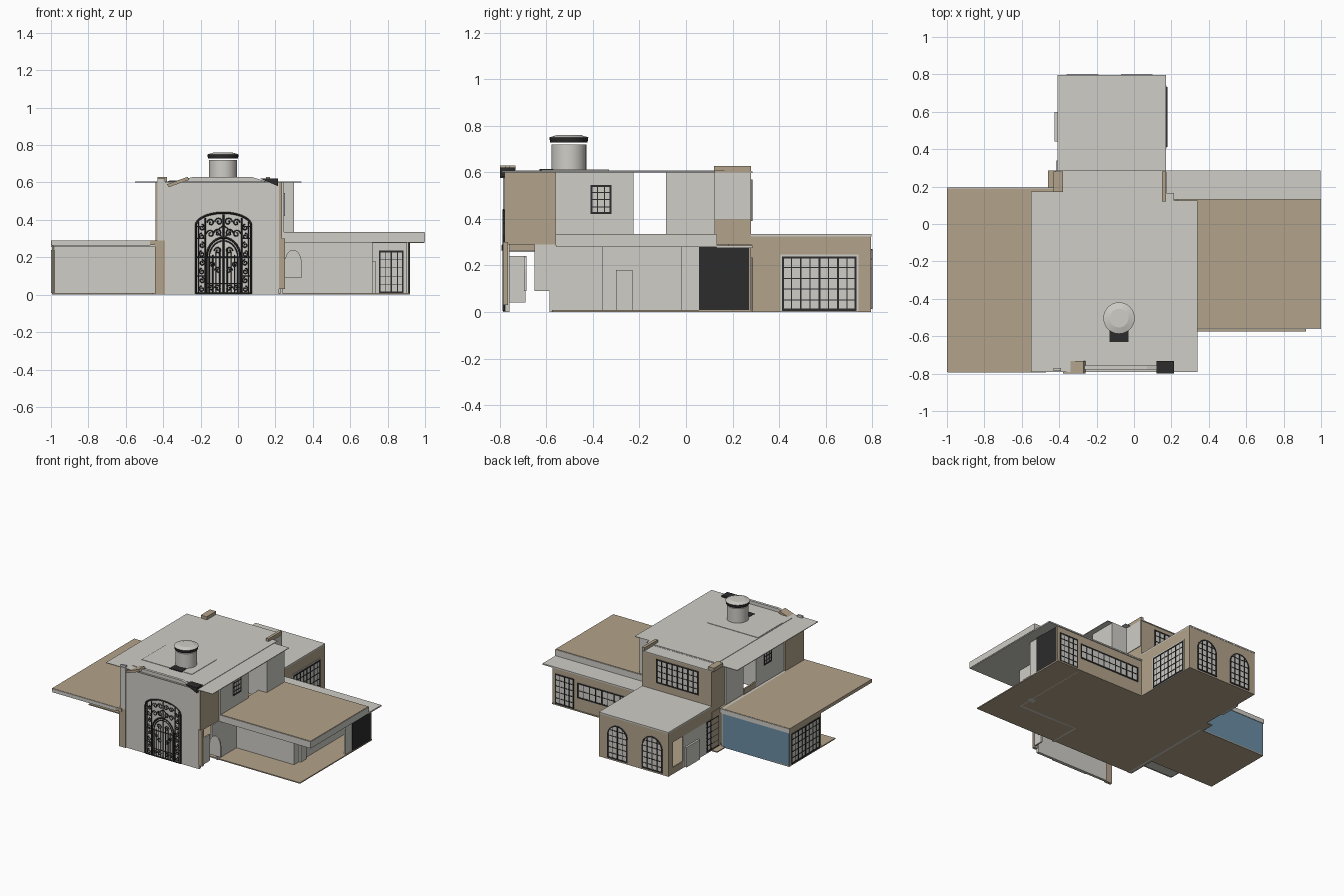
import bpy, bmesh, math

if "Cube" in bpy.data.objects:
    bpy.data.objects.remove(bpy.data.objects["Cube"])

def material(name, rgb):
    m = bpy.data.materials.new(name)
    m.diffuse_color = (*rgb, 1)
    m.use_nodes = True
    m.node_tree.nodes["Principled BSDF"].inputs["Base Color"].default_value = m.diffuse_color
    return m

WHITE = material("off_white", (0.62, 0.61, 0.57))
TAN = material("tan_stucco", (0.45, 0.37, 0.26))
BLACK = material("black_iron", (0.025, 0.025, 0.026))
BLUE = material("blue_wall", (0.15, 0.27, 0.38))

def finish(name, bm, mats):
    bmesh.ops.recalc_face_normals(bm, faces=bm.faces)
    me = bpy.data.meshes.new(name)
    bm.to_mesh(me)
    bm.free()
    for m in mats:
        me.materials.append(m)
    ob = bpy.data.objects.new(name, me)
    bpy.context.collection.objects.link(ob)
    return ob

def add_box(bm, a, b, mi=0):
    vs = bmesh.ops.create_cube(bm, size=1)["verts"]
    for v in vs:
        v.co = [(a[i] + b[i]) / 2 + v.co[i] * (b[i] - a[i]) for i in range(3)]
    for f in {f for v in vs for f in v.link_faces}:
        f.material_index = mi

def box(name, x0, x1, y0, y1, z0, z1, mat):
    bm = bmesh.new()
    add_box(bm, (x0, y0, z0), (x1, y1, z1))
    return finish(name, bm, [mat])

def add_prism(bm, pts, to3d, d0, d1, mi=0):
    """Extrude a (u, z) outline between depths d0 and d1."""
    vs = [bm.verts.new(to3d(u, d0, z)) for u, z in pts]
    f = bm.faces.new(vs)
    r = bmesh.ops.extrude_face_region(bm, geom=[f])["geom"]
    for v in (g for g in r if isinstance(g, bmesh.types.BMVert)):
        i = min(range(len(vs)), key=lambda k: (vs[k].co - v.co).length)
        v.co = to3d(pts[i][0], d1, pts[i][1])
    bm.faces.ensure_lookup_table()
    for v in vs:
        for g in v.link_faces:
            g.material_index = mi
    for g in r:
        if isinstance(g, bmesh.types.BMFace):
            g.material_index = mi

def plane(axis, pos, side):
    """Map wall coordinates (along, outward, up) to the model."""
    if axis == "x":
        return lambda u, d, z: (pos + side * d, u, z)
    return lambda u, d, z: (u, pos + side * d, z)

def arch(u0, u1, z0, spring, top, n=14):
    c, r = (u0 + u1) / 2, (u1 - u0) / 2
    return [(u0, z0)] + [(c - r * math.cos(math.pi * i / n), spring + (top - spring) * math.sin(math.pi * i / n))
                         for i in range(n + 1)] + [(u1, z0)]

def window(name, axis, pos, side, u0, u1, z0, z1, cols, rows, arched=False, heavy=2):
    """Pale pane with an iron frame and glazing bars; arched on request."""
    P = plane(axis, pos, side)
    bm = bmesh.new()
    c, r = (u0 + u1) / 2, (u1 - u0) / 2
    spring = z1 - r if arched else z1
    def head(u):
        return spring + math.sqrt(max(0, r * r - (u - c) ** 2)) if arched else z1
    def bar(a, b, lo, hi):
        add_box(bm, P(a, -0.013, lo), P(b, 0.005, hi), 1)
    if arched:
        outer = arch(u0, u1, z0, spring, z1)
        inner = arch(u0 + 0.009, u1 - 0.009, z0, spring, z1 - 0.009)
        add_prism(bm, outer, P, -0.011, 0.002)
        add_prism(bm, outer + inner[::-1], P, -0.013, 0.005, 1)
    else:
        add_box(bm, P(u0, -0.011, z0), P(u1, 0.002, z1))
        bar(u0, u0 + 0.008, z0, z1)
        bar(u1 - 0.008, u1, z0, z1)
        bar(u0, u1, z1 - 0.009, z1)
    bar(u0, u1, z0, z0 + 0.01)
    for i in range(1, cols):
        u = u0 + (u1 - u0) * i / cols
        w = 0.004 if i % heavy == 0 else 0.002
        bar(u - w, u + w, z0, head(u) - 0.002)
    for j in range(1, rows):
        z = z0 + (z1 - z0) * j / rows
        k = math.sqrt(max(0, r * r - max(0, z - spring) ** 2)) if arched else r
        bar(c - k, c + k, z - 0.002, z + 0.002)
    finish(name, bm, [WHITE, BLACK])

# floors
box("main_floor", -0.46, 0.92, -0.575, 0.285, 0, 0.008, TAN)
box("left_floor", -0.995, -0.46, -0.36, 0.19, 0, 0.008, TAN)
box("back_floor", -0.41, 0.17, 0.285, 0.79, 0, 0.008, TAN)

# left wing: roof, blue rear wall lined in white, glazed end wall
box("left_roof", -1, -0.42, -0.79, 0.19, 0.265, 0.29, TAN)
box("left_soffit", -0.99, -0.43, -0.78, 0.18, 0.258, 0.265, WHITE)
box("left_front_fascia", -0.995, -0.47, -0.793, -0.79, 0.262, 0.288, WHITE)
box("left_rear_fascia", -1, -0.42, 0.19, 0.194, 0.255, 0.288, WHITE)
box("left_rear_wall", -0.995, -0.44, 0.182, 0.19, 0, 0.258, BLUE)
box("left_rear_lining", -0.98, -0.44, 0.174, 0.182, 0.008, 0.258, WHITE)
box("left_end_wall", -0.995, -0.983, -0.19, 0.182, 0, 0.262, TAN)
window("left_end_window", "x", -0.995, -1, -0.17, 0.165, 0.01, 0.24, 8, 5)
box("left_inner_wall", -0.445, -0.43, -0.58, 0.19, 0, 0.29, WHITE)

# back wing with two arched windows and a glazed side
box("back_roof", -0.41, 0.17, 0.28, 0.797, 0.325, 0.335, WHITE)
box("back_wall", -0.41, 0.17, 0.785, 0.795, 0, 0.325, TAN)
box("back_right_wall", 0.16, 0.17, 0.28, 0.785, 0, 0.325, TAN)
box("back_left_upper_wall", -0.41, -0.40, 0.28, 0.785, 0.24, 0.325, TAN)
box("back_left_corner", -0.41, -0.40, 0.74, 0.785, 0, 0.24, TAN)
box("back_left_pier", -0.41, -0.40, 0.28, 0.62, 0, 0.24, WHITE)
box("back_left_low_wall", -0.41, -0.40, 0.62, 0.74, 0, 0.05, TAN)
box("back_left_hearth", -0.425, -0.40, 0.44, 0.60, 0, 0.15, WHITE)
window("garden_door", "x", -0.41, -1, 0.2, 0.34, 0.01, 0.24, 3, 5)
for k, c in enumerate((-0.275, 0.015)):
    window("arched_window_%d" % (k + 1), "y", 0.795, 1, c - 0.085, c + 0.085, 0.012, 0.27, 4, 6, True)
box("side_window_trim", 0.168, 0.173, 0.405, 0.74, 0.0, 0.248, WHITE)
window("side_window", "x", 0.173, 1, 0.413, 0.732, 0.005, 0.238, 8, 5)

# right wing: tan roof block, pale fascias and eave, rear windows, porch walls
box("right_roof", 0.23, 0.997, -0.557, 0.13, 0.29, 0.335, TAN)
box("right_soffit", 0.23, 0.997, -0.557, 0.13, 0.28, 0.29, WHITE)
box("right_front_fascia", 0.23, 1, -0.561, -0.557, 0.285, 0.332, WHITE)
box("right_end_fascia", 0.997, 1, -0.561, 0.13, 0.285, 0.332, WHITE)
box("right_rear_fascia", 0.17, 1, 0.13, 0.134, 0.285, 0.332, WHITE)
box("right_eave", 0.17, 0.997, 0.13, 0.287, 0.276, 0.286, WHITE)
box("right_rear_wall", 0.17, 0.92, 0.27, 0.28, 0, 0.276, TAN)
box("right_rear_lining", 0.17, 0.91, 0.262, 0.27, 0.008, 0.276, WHITE)
window("rear_glass_door", "y", 0.28, 1, 0.74, 0.895, 0.008, 0.235, 4, 5)
window("rear_window_band", "y", 0.28, 1, 0.2, 0.71, 0.1, 0.215, 10, 2)
window("porch_glass_door", "y", 0.262, -1, 0.755, 0.885, 0.008, 0.235, 4, 5)
box("dark_end_panel", 0.905, 0.918, 0.055, 0.27, 0.005, 0.28, BLACK)
box("end_wall", 0.9, 0.912, -0.02, 0.055, 0, 0.28, WHITE)
box("porch_front_wall", 0.24, 0.72, -0.36, -0.345, 0, 0.28, WHITE)
box("porch_side_wall", 0.705, 0.72, -0.345, 0.262, 0, 0.28, WHITE)
box("porch_buttress", 0.68, 0.735, -0.3, -0.23, 0, 0.18, WHITE)
box("hall_wall", 0.225, 0.24, -0.65, -0.345, 0.09, 0.29, WHITE)
box("hall_low_wall", 0.225, 0.24, -0.585, -0.345, 0, 0.09, WHITE)

# upper storey, with the open gap between its front and rear halves
for n, x, s in (("left", -0.42, -1), ("right", 0.24, 1)):
    box(n + "_upper_front_wall", x - 0.007, x + 0.007, -0.56, -0.225, 0.29, 0.6, WHITE)
    window(n + "_upper_window", "x", x + s * 0.007, s, -0.41, -0.32, 0.42, 0.545, 3, 4, heavy=9)
    box(n + "_entrance_wall", x - 0.02, x - 0.006, -0.78, -0.56, 0.29, 0.6, TAN)
    box(n + "_gap_parapet", x - 0.006, x + 0.006, -0.225, -0.085, 0.29, 0.33, TAN)
box("upper_cross_wall", -0.42, 0.24, -0.235, -0.225, 0.29, 0.6, WHITE)
box("rear_block", -0.42, 0.30, -0.085, 0.125, 0.29, 0.6, WHITE)
box("rear_bedroom", -0.41, 0.17, 0.125, 0.28, 0.29, 0.6, TAN)
box("rear_bedroom_band", 0.165, 0.174, 0.125, 0.277, 0.4, 0.6, WHITE)
box("rear_lower_left_wall", -0.415, -0.405, 0.18, 0.28, 0, 0.29, TAN)
window("bedroom_window", "y", 0.28, 1, -0.3, 0.05, 0.39, 0.57, 8, 4)

# main roof: wide thin slab with two shallow raised steps
box("main_roof", -0.55, 0.34, -0.79, 0.125, 0.6, 0.605, WHITE)
box("main_roof_rear", -0.55, 0.16, 0.125, 0.175, 0.6, 0.605, WHITE)
box("rear_roof_strip", -0.42, 0.17, 0.175, 0.285, 0.598, 0.604, WHITE)
box("roof_step", -0.375, 0.215, -0.73, 0.165, 0.605, 0.608, WHITE)
box("roof_panel", -0.37, 0.05, -0.62, -0.33, 0.608, 0.611, WHITE)
box("roof_hatch", -0.13, -0.03, -0.63, -0.57, 0.608, 0.614, BLACK)
box("rear_left_coping", -0.43, -0.38, 0.17, 0.28, 0.6, 0.628, TAN)
box("rear_right_coping", 0.15, 0.172, 0.12, 0.28, 0.6, 0.628, TAN)

# round chimney, dark rim and domed lid
def drum(name, r0, r1, z0, z1, mat):
    bm = bmesh.new()
    bmesh.ops.create_cone(bm, cap_ends=True, segments=32, radius1=r0, radius2=r1, depth=z1 - z0)
    bmesh.ops.translate(bm, verts=bm.verts, vec=(-0.08, -0.503, (z0 + z1) / 2))
    ob = finish(name, bm, [mat])
    for f in ob.data.polygons:
        f.use_smooth = abs(f.normal.z) < 0.5
drum("chimney", 0.075, 0.075, 0.6, 0.72, WHITE)
drum("chimney_rim", 0.08, 0.084, 0.728, 0.75, BLACK)
drum("chimney_lid", 0.084, 0.05, 0.75, 0.76, WHITE)

# entrance facade with its gently raised top, and corner copings
front = plane("y", -0.777, -1)
bm = bmesh.new()
add_prism(bm, [(-0.39, 0), (-0.39, 0.6), (-0.34, 0.6), (-0.24, 0.63), (0.07, 0.63),
               (0.17, 0.6), (0.22, 0.6), (0.22, 0)], front, -0.02, 0)
finish("facade", bm, [WHITE])
for name, tri, mat in (("left_coping", [(-0.38, 0.59), (-0.27, 0.63), (-0.26, 0.615), (-0.37, 0.575)], TAN),
                       ("right_coping", [(0.12, 0.62), (0.215, 0.62), (0.215, 0.58)], BLACK)):
    bm = bmesh.new()
    add_prism(bm, tri, front, -0.045, 0.022)
    finish(name, bm, [mat])
box("left_facade_pier", -0.445, -0.39, -0.785, -0.765, 0, 0.29, TAN)
box("left_upper_pier", -0.43, -0.39, -0.785, -0.77, 0.29, 0.62, WHITE)
box("right_facade_pier", 0.22, 0.25, -0.785, -0.765, 0.03, 0.3, TAN)
bm = bmesh.new()
add_prism(bm, arch(0.25, 0.34, 0.09, 0.17, 0.24), plane("y", -0.69, -1), -0.005, 0.005)
finish("side_arch", bm, [WHITE])
box("side_arch_return", 0.24, 0.25, -0.76, -0.69, 0.04, 0.24, WHITE)

# wrought iron entrance: bent rods, scrolls and rings
C = -0.0775
cu = bpy.data.curves.new("iron_entrance", "CURVE")
cu.dimensions = "3D"
cu.bevel_depth = 0.0032
cu.bevel_resolution = 0
def rod(pts, thick=1.0):
    s = cu.splines.new("POLY")
    s.points.add(len(pts) - 1)
    for p, (u, z) in zip(s.points, pts):
        p.co = (C + u, -0.783, z, 1)
        p.radius = thick
def scroll(u, z, r, turn, start, mirror=True):
    pts = [(r * (1 - i / 22) * math.cos(start + turn * i * 0.45), r * (1 - i / 22) * math.sin(start + turn * i * 0.45))
           for i in range(19)]
    for m in ((1, -1) if mirror else (1,)):
        rod([(m * (u + a), z + b) for a, b in pts])
rod(arch(-0.148, 0.148, 0.005, 0.37, 0.438), 1.7)
rod(arch(-0.09, 0.09, 0.005, 0.2, 0.305), 1.7)
rod(arch(-0.076, 0.076, 0.01, 0.2, 0.288))
rod([(-0.148, 0.006), (0.148, 0.006)], 1.7)
rod([(0, 0.005), (0, 0.43)], 1.7)
for m in (-1, 1):
    rod([(m * 0.098, 0.005), (m * 0.098, 0.41)], 1.4)
    rod([(m * 0.134, 0.005), (m * 0.134, 0.39)])
    for u in (0.02, 0.04, 0.058):
        rod([(m * u, 0.01), (m * u, 0.27 - u)])
    for z in (0.1, 0.2, 0.3, 0.365):
        rod([(m * 0.098, z), (m * 0.148, z)])
    rod([(0, 0.06), (m * 0.085, 0.06)])
    rod([(0, 0.2), (m * 0.085, 0.2)])
    rod([(m * 0.01, 0.31), (m * 0.04, 0.34), (0, 0.37)])
for j in range(8):
    scroll(0.116, 0.03 + j * 0.047, 0.017, 1 if j % 2 else -1, math.pi / 2)
for u, z, r in ((0.03, 0.33, 0.022), (0.07, 0.325, 0.022), (0.025, 0.39, 0.022), (0.068, 0.385, 0.02),
                (0.03, 0.235, 0.02), (0.03, 0.13, 0.018), (0.06, 0.16, 0.016), (0.03, 0.035, 0.018), (0.066, 0.035, 0.016)):
    scroll(u, z, r, 1, 0)
door = bpy.data.objects.new("iron_entrance", cu)
bpy.context.collection.objects.link(door)
cu.materials.append(BLACK)
bpy.context.view_layer.objects.active = door
door.select_set(True)
bpy.ops.object.convert(target="MESH")
